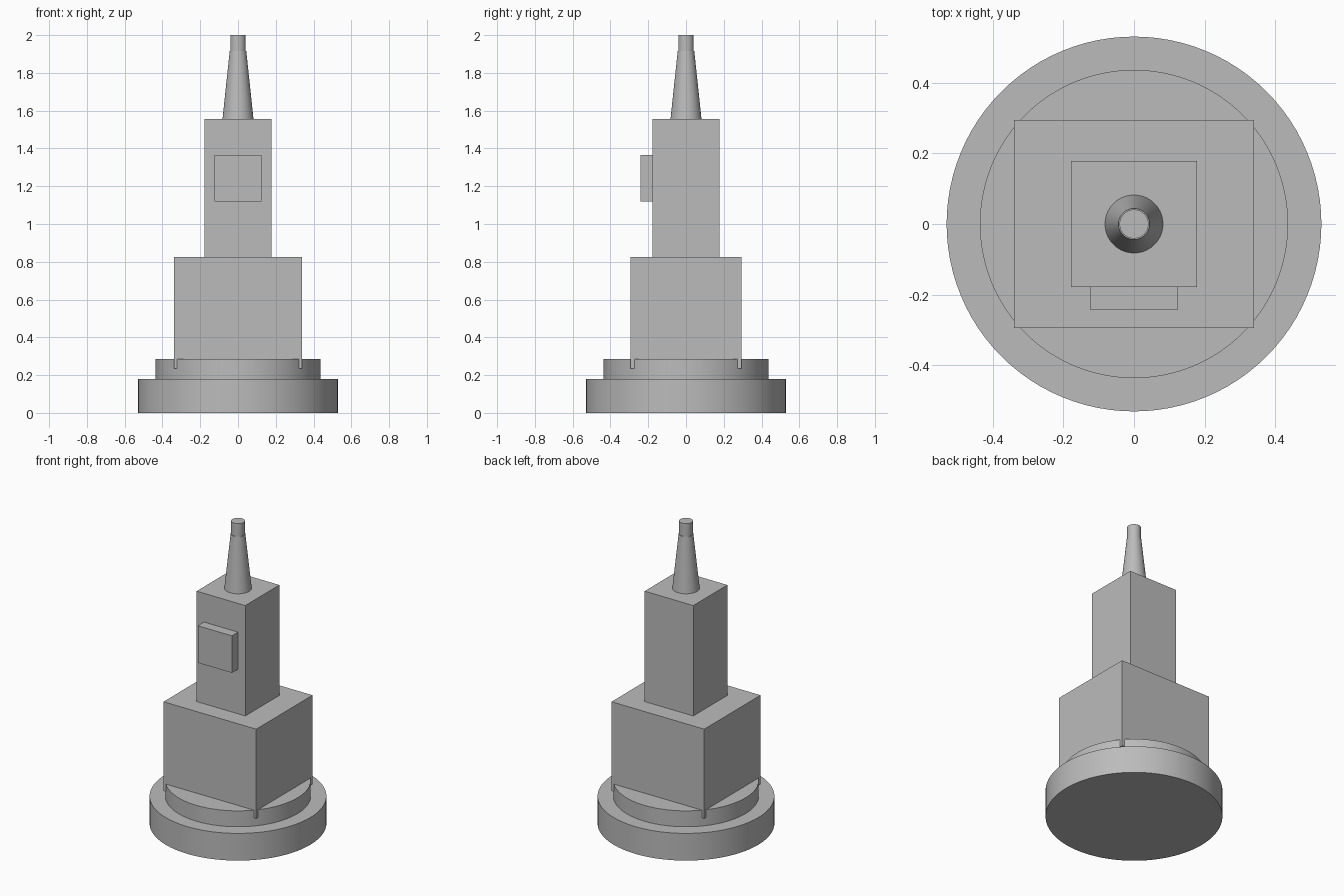
import bpy
import math

cube = bpy.data.objects.get("Cube")
if cube:
    bpy.data.objects.remove(cube, do_unlink=True)

# Single stone-grey finish
GREY = (0.5, 0.5, 0.5, 1.0)
grey = bpy.data.materials.new("stone_grey")
grey.use_nodes = True
grey.diffuse_color = GREY
for node in grey.node_tree.nodes:
    if node.type == 'BSDF_PRINCIPLED':
        node.inputs["Base Color"].default_value = GREY


def finish(name):
    obj = bpy.context.object
    obj.name = name
    obj.data.materials.append(grey)
    return obj


def box(name, x, y, z):
    """Box from (min, max) pairs along each axis."""
    spans = (x, y, z)
    bpy.ops.mesh.primitive_cube_add(size=1, location=[(a + b) / 2 for a, b in spans])
    obj = finish(name)
    obj.scale = [b - a for a, b in spans]
    bpy.ops.object.transform_apply(location=False, rotation=False, scale=True)
    return obj


def round_part(name, r_low, r_high, low, high):
    """Upright cylinder or tapered cone between two heights."""
    bpy.ops.mesh.primitive_cone_add(vertices=96, radius1=r_low, radius2=r_high,
                                    depth=high - low, location=(0, 0, (low + high) / 2))
    obj = finish(name)
    bpy.ops.object.shade_smooth_by_angle(angle=math.radians(30))
    return obj


# Stepped round base
round_part("base_disc", 0.53, 0.53, 0, 0.18)
round_part("upper_disc", 0.436, 0.436, 0.18, 0.285)

# Stacked body; the lower block's corners reach past the upper disc
box("lower_block", (-0.339, 0.339), (-0.294, 0.294), (0.235, 0.825))
box("tower", (-0.178, 0.178), (-0.178, 0.178), (0.825, 1.555))
box("front_panel", (-0.125, 0.125), (-0.242, -0.178), (1.12, 1.365))

# Spire and its tip
round_part("spire", 0.082, 0.044, 1.555, 1.915)
round_part("spire_tip", 0.041, 0.041, 1.915, 2.0)
